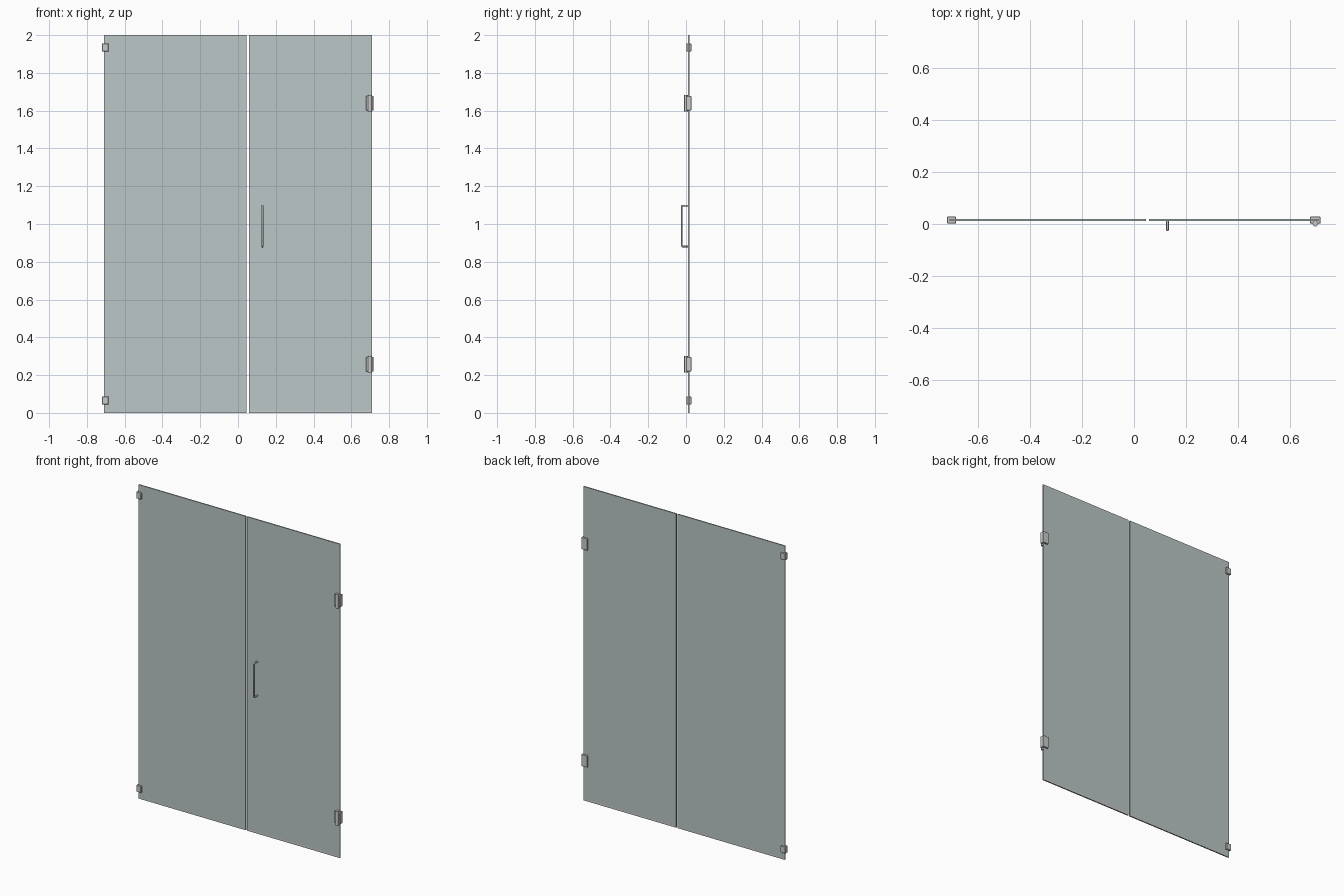
import bpy

if "Cube" in bpy.data.objects:
    bpy.data.objects.remove(bpy.data.objects["Cube"])

GLASS_Y = 0.015


def material(name, color):
    m = bpy.data.materials.new(name)
    m.diffuse_color = color
    m.use_nodes = True
    m.node_tree.nodes["Principled BSDF"].inputs["Base Color"].default_value = m.diffuse_color
    return m


glass = material("glass", (0.5, 0.57, 0.57, 0.45))


def box(name, x, y, z, bevel=0.0, mat=None):
    """Box from (min, max) ranges along each axis."""
    bpy.ops.mesh.primitive_cube_add(
        size=1, location=[(r[0] + r[1]) / 2 for r in (x, y, z)])
    ob = bpy.context.object
    ob.name = name
    ob.scale = [r[1] - r[0] for r in (x, y, z)]
    bpy.ops.object.transform_apply(location=False, rotation=False, scale=True)
    if bevel:
        mod = ob.modifiers.new("bevel", 'BEVEL')
        mod.width = bevel
        mod.segments = 1
    if mat:
        ob.data.materials.append(mat)
    return ob


# Glass panels: fixed panel on the left, door on the right
gy = (GLASS_Y - 0.004, GLASS_Y + 0.004)
box("fixed_panel", (-0.71, 0.046), gy, (0.006, 2.0), mat=glass)
box("door_panel", (0.057, 0.71), gy, (0.012, 2.0), mat=glass)

# Bottom seals under both panels
box("fixed_seal", (-0.71, 0.046), gy, (0.0, 0.006))
box("door_seal", (0.057, 0.71), gy, (0.0, 0.012))

# Wall clamps on the fixed panel
for label, z in (("lower", 0.066), ("upper", 1.934)):
    box(label + "_clamp", (-0.72, -0.685), (0.002, 0.028),
        (z - 0.021, z + 0.021), bevel=0.002)

# Hinges: plate block with a slightly taller barrel in front
for label, z in (("lower", 0.257), ("upper", 1.64)):
    box(label + "_hinge_plate", (0.678, 0.718), (0.001, 0.028),
        (z - 0.038, z + 0.038), bevel=0.002)
    bpy.ops.mesh.primitive_cylinder_add(
        vertices=16, radius=0.0105, depth=0.088, location=(0.698, 0.001, z))
    bpy.context.object.name = label + "_hinge_barrel"
    bpy.ops.object.shade_smooth_by_angle()

# Pull handle: round bar bent back to the glass at both ends
HX, R = 0.129, 0.005
y_out, y_in, z_lo, z_hi, c = -0.023, GLASS_Y - 0.004, 0.881, 1.097, 0.005
path = [(y_in, z_lo), (y_out + c, z_lo), (y_out + c * 0.3, z_lo + c * 0.3),
        (y_out, z_lo + c), (y_out, z_hi - c), (y_out + c * 0.3, z_hi - c * 0.3),
        (y_out + c, z_hi), (y_in, z_hi)]
curve = bpy.data.curves.new("handle", 'CURVE')
curve.dimensions = '3D'
curve.bevel_depth = R
curve.bevel_resolution = 3
curve.use_fill_caps = True
spline = curve.splines.new('POLY')
spline.points.add(len(path) - 1)
for p, (y, z) in zip(spline.points, path):
    p.co = (HX, y, z, 1)
    p.radius = 1.0
handle = bpy.data.objects.new("handle", curve)
bpy.context.collection.objects.link(handle)
